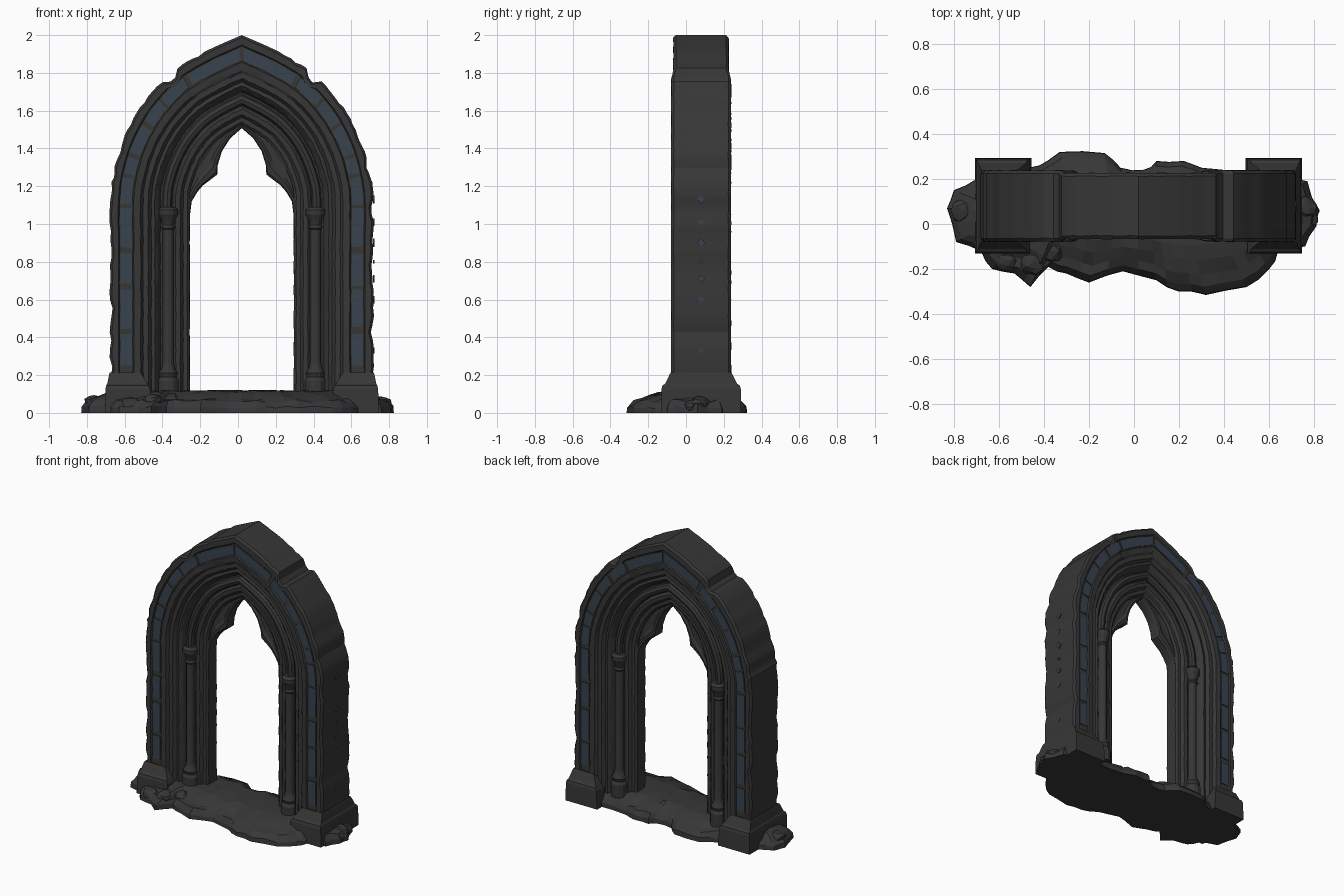
import bpy, bmesh, math, random
from mathutils import Vector

if "Cube" in bpy.data.objects:
    bpy.data.objects.remove(bpy.data.objects["Cube"])
random.seed(7)
CX, CY = 0.02, 0.08            # centre line of the arch


def material(name, rgb):
    m = bpy.data.materials.new(name)
    m.diffuse_color = (*rgb, 1)
    m.use_nodes = True
    m.node_tree.nodes["Principled BSDF"].inputs["Base Color"].default_value = m.diffuse_color
    return m


STONE = material("dark stone", (0.038, 0.038, 0.038))
JOINT = material("brown joint", (0.040, 0.037, 0.031))
BLUE = material("slate blue inlay", (0.040, 0.054, 0.078))


def finish(bm, name, mats, smooth=True):
    bmesh.ops.recalc_face_normals(bm, faces=bm.faces)
    me = bpy.data.meshes.new(name)
    bm.to_mesh(me)
    bm.free()
    for m in mats:
        me.materials.append(m)
    ob = bpy.data.objects.new(name, me)
    bpy.context.collection.objects.link(ob)
    if smooth:
        bpy.ops.object.select_all(action='DESELECT')
        ob.select_set(True)
        bpy.context.view_layer.objects.active = ob
        bpy.ops.object.shade_smooth_by_angle(angle=math.radians(25))
    return ob


# Half outlines of the pointed arch: outside edge and inside edge
LEG = [0.08, 0.34, 0.60, 0.87]
OUTER = [(0.70, z) for z in LEG] + [(0.70, 1.13), (0.675, 1.30), (0.62, 1.47), (0.52, 1.645),
                                    (0.37, 1.805), (0.20, 1.91), (0, 2.0)]
INNER = [(0.275, z) for z in LEG] + [(0.275, 1.13), (0.267, 1.20), (0.24, 1.28), (0.20, 1.36),
                                     (0.145, 1.43), (0.08, 1.48), (0, 1.525)]


def spline(pts, u):
    i = max(0, min(int(u), len(pts) - 2))
    f = u - i
    p = [Vector(pts[max(0, min(k, len(pts) - 1))]) for k in (i - 1, i, i + 1, i + 2)]
    return 0.5 * (2 * p[1] + (p[2] - p[0]) * f + (2 * p[0] - 5 * p[1] + 4 * p[2] - p[3]) * f * f
                  + (3 * p[1] - p[0] - 3 * p[2] + p[3]) * f ** 3)


def place(s, u, d, h):
    """Point on side s, path position u, d inward from the outer edge, h from the mid plane."""
    q = spline(OUTER, u).lerp(spline(INNER, u), d / 0.425)
    return Vector((CX + s * q.x, CY + h, q.y))


def loft(bm, rings, mats=None, caps=True):
    vs = [[bm.verts.new(p) for p in r] for r in rings]
    n = len(vs[0])
    for a, b in zip(vs, vs[1:]):
        for j in range(n):
            f = bm.faces.new((a[j], a[(j + 1) % n], b[(j + 1) % n], b[j]))
            f.material_index = mats(j) if mats else 0
    if caps:
        bm.faces.new(vs[0])
        bm.faces.new(vs[-1][::-1])


# Moulded arch body, same mouldings front and back, with worn outer edges
FRONT = [(0.0, 0.146), (0.012, 0.16), (0.047, 0.16), (0.053, 0.148), (0.123, 0.148), (0.129, 0.16),
         (0.165, 0.157), (0.178, 0.135), (0.205, 0.135), (0.222, 0.112), (0.240, 0.118),
         (0.258, 0.10), (0.270, 0.068), (0.335, 0.064), (0.350, 0.078), (0.375, 0.075),
         (0.390, 0.056), (0.412, 0.056), (0.425, 0.044)]
SECTION = [(d, -h) for d, h in FRONT] + [(d, h) for d, h in reversed(FRONT)]
N = len(FRONT)
path = [(-1, i / 6) for i in range(61)] + [(1, i / 6) for i in range(59, -1, -1)]
bm = bmesh.new()
rings = []
for s, u in path:
    wear = 0.010 * random.random() ** 2 if u < 9 else 0
    wear += 0.008 * max(0, math.sin(u * 5.1 + s)) if u < 6 else 0
    notch = 0.032 if 7.7 < u < 8.1 else 0
    thin = 0.012 if u > 8.1 else 0
    ring = []
    for d, h in SECTION:
        k = wear + notch if d < 0.02 else (notch * 0.6 if d < 0.05 else random.uniform(-0.002, 0.002))
        g = (thin + random.uniform(0, 0.003) if d < 0.17 else 0) * (1 if d < 0.05 or d > 0.125 else 0.7)
        ring.append(place(s, u, d + k, h - math.copysign(g, h)))
    rings.append(ring)
loft(bm, rings, lambda j: 1 if j in (3, 2 * N - 5) else 0)
finish(bm, "arch_body", [STONE, JOINT])

# Blue inlay stones set in the groove
STONES = [(0.72, 1.3), (1.42, 2.2), (2.3, 2.9), (3.0, 3.8), (3.9, 4.75), (4.87, 5.45),
          (5.58, 6.5), (6.62, 7.3), (7.42, 8.2), (8.35, 9.92)]
bm = bmesh.new()
for s in (-1, 1):
    for side in (-1, 1):
        for a, b in STONES:
            a += random.uniform(-0.04, 0.04)
            k = 6
            loft(bm, [[place(s, a + (b - a) * i / k, d, side * (h - (0.009 if b > 9 else 0)))
                       for d, h in ((0.058, 0.14), (0.058, 0.153), (0.118, 0.153), (0.118, 0.14))]
                      for i in range(k + 1)])
finish(bm, "blue_inlay", [BLUE])

# Small blue diamonds on the outer right edge
bm = bmesh.new()
for z, r in ((1.13, 0.022), (1.01, 0.018), (0.90, 0.022), (0.80, 0.01), (0.71, 0.02), (0.60, 0.02),
             (0.33, 0.016)):
    loft(bm, [[(x, CY + r * math.cos(a * math.pi / 2), z + r * math.sin(a * math.pi / 2))
               for a in range(4)] for x in (0.714, 0.722)])
finish(bm, "edge_diamonds", [BLUE], False)

# Cusped tracery filling the arch head
CUSP = [(0.275, 1.04), (0.265, 1.12), (0.235, 1.17), (0.205, 1.205), (0.165, 1.235), (0.130, 1.262),
        (0.128, 1.31), (0.105, 1.385), (0.06, 1.455), (0, 1.507)]


def cusp_ring(s, i):
    f = i / 9
    edge = Vector((CX + s * CUSP[i][0], CY, CUSP[i][1]))
    ring = []
    for t, h in ((0, 0.058), (0.35, 0.034), (0.6, 0.034), (0.75, 0.046), (0.92, 0.042), (1, 0.03)):
        p = place(s, 3.65 + 6.35 * f, 0.385, 0).lerp(edge, t)
        ring.append((p, h))
    return [p + Vector((0, -h, 0)) for p, h in ring] + [p + Vector((0, h, 0)) for p, h in ring[::-1]]


bm = bmesh.new()
loft(bm, [cusp_ring(-1, i) for i in range(10)] + [cusp_ring(1, i) for i in range(8, -1, -1)])
finish(bm, "cusped_tracery", [STONE])

# Round rib following the arch above the capitals
for side, name in ((-1, "front_rib"), (1, "back_rib")):
    bm = bmesh.new()
    us = [(-1, 3.7 + 6.3 * i / 24) for i in range(25)] + [(1, 3.7 + 6.3 * i / 24) for i in range(23, -1, -1)]
    loft(bm, [[place(s, u, 0.305 + 0.026 * math.cos(a * math.pi / 4),
                     side * (0.076 + 0.026 * math.sin(a * math.pi / 4))) for a in range(8)] for s, u in us])
    finish(bm, name, [STONE])

# Slim columns with capitals and bases: (radius, height) profile
COLUMN = [(0.056, 0.08), (0.056, 0.17), (0.044, 0.19), (0.05, 0.21), (0.034, 0.24), (0.029, 0.27),
          (0.029, 0.97), (0.037, 0.98), (0.030, 0.995), (0.036, 1.02), (0.052, 1.05), (0.052, 1.075),
          (0.036, 1.09)]
for s, sn in ((-1, "left"), (1, "right")):
    for side, fn in ((-1, "front"), (1, "back")):
        bm = bmesh.new()
        loft(bm, [[(CX + s * 0.39 + r * math.cos(a * math.pi / 6),
                    CY + side * 0.083 + r * math.sin(a * math.pi / 6), z) for a in range(12)]
                  for r, z in COLUMN])
        finish(bm, f"{fn}_{sn}_column", [STONE])

# Plinths under the legs: (inner x, outer x, half depth, z)
PLINTH = [(0.475, 0.725, 0.212, 0), (0.485, 0.722, 0.210, 0.125), (0.495, 0.718, 0.205, 0.145),
          (0.50, 0.712, 0.190, 0.155), (0.53, 0.702, 0.166, 0.205), (0.54, 0.698, 0.160, 0.215)]
for s, sn in ((-1, "left"), (1, "right")):
    bm = bmesh.new()
    loft(bm, [[(CX + s * x, CY + y, z) for x, y in ((a, -h), (b, -h), (b, h), (a, h))]
              for a, b, h, z in PLINTH])
    finish(bm, sn + "_plinth", [STONE], False)

# Broken rock slab at the foot
EDGE = [(-0.83, 0.07), (-0.79, -0.08), (-0.68, -0.12), (-0.63, -0.20), (-0.53, -0.22), (-0.46, -0.28),
        (-0.38, -0.19), (-0.30, -0.22), (-0.20, -0.26), (-0.05, -0.21), (0.10, -0.25), (0.20, -0.30),
        (0.32, -0.315), (0.50, -0.28), (0.60, -0.20), (0.64, -0.12), (0.76, -0.10), (0.81, -0.01),
        (0.825, 0.06), (0.77, 0.19), (0.70, 0.22), (0.52, 0.24), (0.30, 0.25), (0.22, 0.28), (0.10, 0.28),
        (0.04, 0.24), (-0.06, 0.25), (-0.13, 0.315), (-0.33, 0.32), (-0.42, 0.26), (-0.70, 0.20),
        (-0.80, 0.15)]
rim = []
for p, q in zip(EDGE, EDGE[1:] + EDGE[:1]):
    rim += [Vector(p), Vector(p).lerp(Vector(q), 0.5) + Vector((random.uniform(-1, 1), random.uniform(-1, 1))) * 0.008]
bm = bmesh.new()
rings = []
for s, z, j in ((1, 0, 0), (0.99, 0.03, 0.008), (0.90, 0.06, 0.012), (0.76, 0.075, 0.012),
                (0.58, 0.10, 0.010), (0.40, 0.116, 0.004), (0.1, 0.118, 0.003)):
    rings.append([(p.x * (1 - (1 - s) * 0.3), 0.05 + (p.y - 0.05) * s, z + random.uniform(-j, j)) for p in rim])
loft(bm, rings)
finish(bm, "rock_slab", [STONE], False)

# Loose stones around the foot: (x, y, z, radius)
for i, (x, y, z, r) in enumerate(((-0.57, -0.16, 0.04, 0.06), (-0.45, -0.17, 0.06, 0.06), (-0.76, 0.06, 0.05, 0.06),
                                  (0.76, 0.07, 0.05, 0.055), (-0.36, -0.12, 0.07, 0.05), (0.78, 0.02, 0.03, 0.04))):
    bm = bmesh.new()
    bmesh.ops.create_icosphere(bm, subdivisions=2, radius=r)
    for v in bm.verts:
        v.co *= random.uniform(0.82, 1.05)
        v.co = Vector((x + v.co.x, y + v.co.y, max(0, z + v.co.z * 0.75)))
    finish(bm, f"loose_stone_{i + 1}", [STONE], False)
